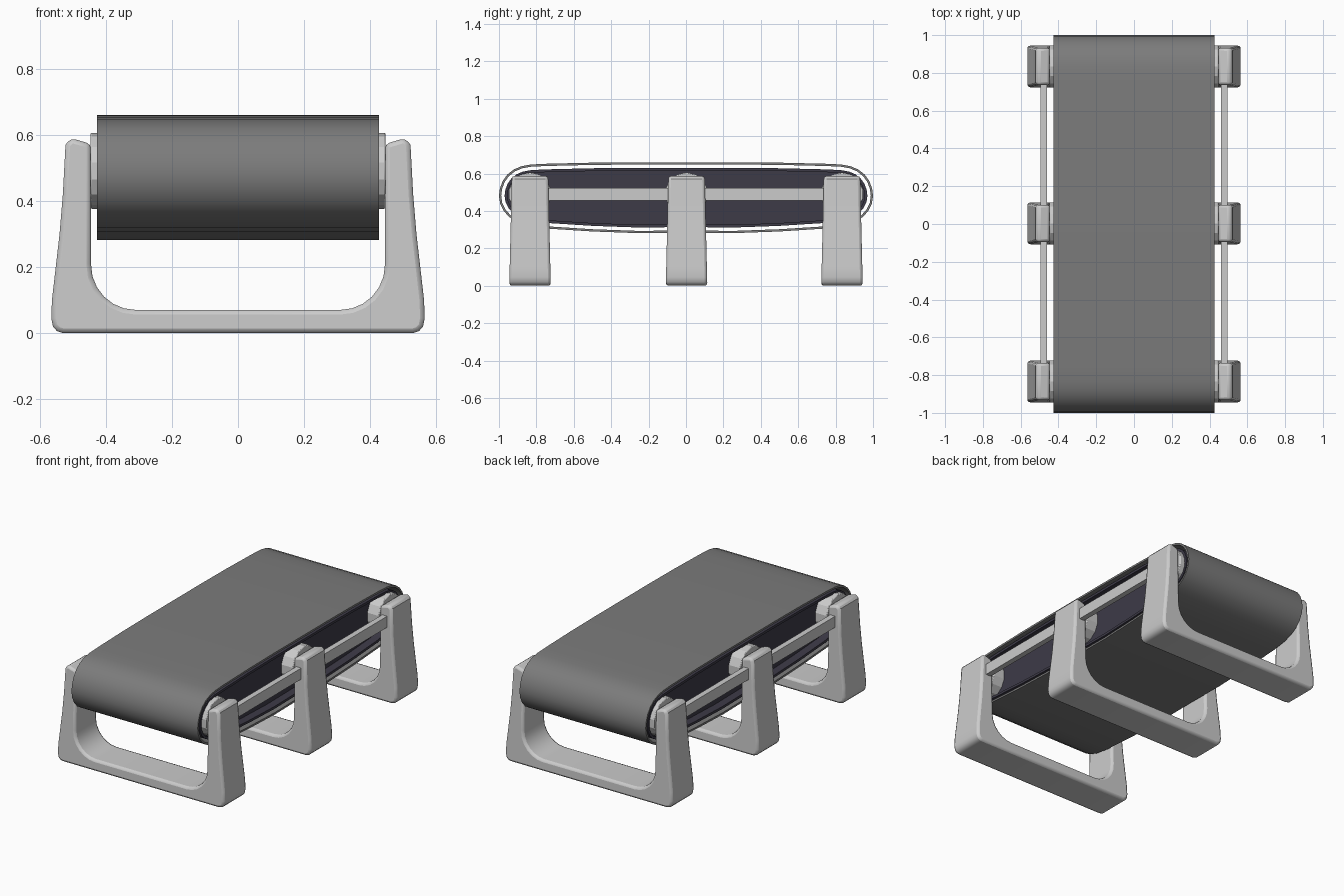
import bpy, bmesh, math
from mathutils import Vector

if "Cube" in bpy.data.objects:
    bpy.data.objects.remove(bpy.data.objects["Cube"])


def material(name, rgb):
    m = bpy.data.materials.new(name)
    m.diffuse_color = (*rgb, 1)
    m.use_nodes = True
    m.node_tree.nodes["Principled BSDF"].inputs["Base Color"].default_value = m.diffuse_color
    return m


def finish(bm, name, mat=None, bevel=0, angle=35):
    bmesh.ops.recalc_face_normals(bm, faces=bm.faces)
    me = bpy.data.meshes.new(name)
    bm.to_mesh(me)
    bm.free()
    ob = bpy.data.objects.new(name, me)
    bpy.context.collection.objects.link(ob)
    if mat:
        me.materials.append(mat)
    if bevel:
        b = ob.modifiers.new("bevel", 'BEVEL')
        b.width, b.segments, b.limit_method = bevel, 2, 'ANGLE'
        b.angle_limit = math.radians(50)
    bpy.ops.object.select_all(action='DESELECT')
    ob.select_set(True)
    bpy.context.view_layer.objects.active = ob
    bpy.ops.object.shade_smooth_by_angle(angle=math.radians(angle))
    return ob


def ring(bm, pts, x):
    return [bm.verts.new((x, y, z)) for y, z in pts]


def bridge(bm, a, b):
    n = len(a)
    for i in range(n):
        bm.faces.new((a[i], a[(i + 1) % n], b[(i + 1) % n], b[i]))


def inset(pts, d):
    # move a clockwise closed outline inwards
    out = []
    for i, p in enumerate(pts):
        t = Vector(pts[(i + 1) % len(pts)]) - Vector(pts[i - 1])
        t.normalize()
        out.append((p[0] + t.y * d, p[1] - t.x * d))
    return out


rubber = material("belt_rubber", (0.2, 0.2, 0.2))
dark = material("dark_body", (0.047, 0.043, 0.064))

# Belt side outline, half then mirrored
half = [(0, .66), (.25, .66), (.5, .658), (.75, .652), (.83, .648), (.88, .639), (.92, .622),
        (.955, .595), (.98, .56), (.995, .52), (1, .48), (.994, .44), (.975, .40),
        (.945, .367), (.9, .34), (.84, .32), (.75, .306), (.5, .29), (.25, .281), (0, .284)]
outline = half + [(-y, z) for y, z in half[-2:0:-1]]
belt_inner = inset(outline, .012)
body_outer = inset(outline, .03)
body_lip = inset(outline, .045)

# Belt: thin open loop
bm = bmesh.new()
loops = [ring(bm, outline, -.427), ring(bm, outline, .427),
         ring(bm, belt_inner, .427), ring(bm, belt_inner, -.427)]
for i in range(4):
    bridge(bm, loops[i], loops[(i + 1) % 4])
finish(bm, "belt", rubber)

# Inner body with recessed side panels
bm = bmesh.new()
loops = [ring(bm, p, x) for p, x in (
    (body_lip, -.37), (body_lip, -.42), (body_outer, -.42),
    (body_outer, .42), (body_lip, .42), (body_lip, .37))]
for a, b in zip(loops, loops[1:]):
    bridge(bm, a, b)
bm.faces.new(loops[0])
bm.faces.new(loops[-1])
finish(bm, "belt_bed", dark)

# U-shaped leg frame outline (right half, from bottom outside up and back inside)
leg = [(.53, 0), (.548, .006), (.56, .02), (.565, .045), (.563, .10), (.54, .30),
       (.53, .42), (.522, .57), (.505, .59), (.445, .572), (.445, .21)]
for i in range(1, 7):
    a = math.radians(15 * i)
    leg.append((.31 + .135 * math.cos(a), .207 - .137 * math.sin(a)))
frame = leg + [(-x, z) for x, z in reversed(leg)]


def leg_frame(name, cy):
    bm = bmesh.new()
    sides = []
    for s in (-1, 1):
        sides.append([bm.verts.new((x, cy + s * (.111 - .014 * z / .59), z))
                      for x, z in frame])
    bridge(bm, *sides)
    bm.faces.new(sides[0])
    bm.faces.new(sides[1])
    finish(bm, name, bevel=.014)


def hub(name, sx, cy):
    # faceted axle end between leg and body
    bm = bmesh.new()
    pts = [(cy + .115 * math.cos(2 * math.pi * (i + .5) / 14),
            .491 + .115 * math.sin(2 * math.pi * (i + .5) / 14)) for i in range(14)]
    a, b = ring(bm, pts, sx * .36), ring(bm, pts, sx * .447)
    bridge(bm, a, b)
    bm.faces.new(a)
    bm.faces.new(b)
    finish(bm, name, bevel=.005, angle=20)


for place, cy in (("front", -.834), ("middle", .003), ("rear", .834)):
    leg_frame(place + "_leg_frame", cy)
    for side, sx in (("left", -1), ("right", 1)):
        hub(f"{place}_{side}_hub", sx, cy)

# Side rails between the legs
for side, sx in (("left", -1), ("right", 1)):
    bm = bmesh.new()
    bmesh.ops.create_cube(bm, size=1)
    for v in bm.verts:
        v.co = (sx * .478 + v.co.x * .034, v.co.y * 1.5, .489 + v.co.z * .068)
    finish(bm, side + "_rail")
